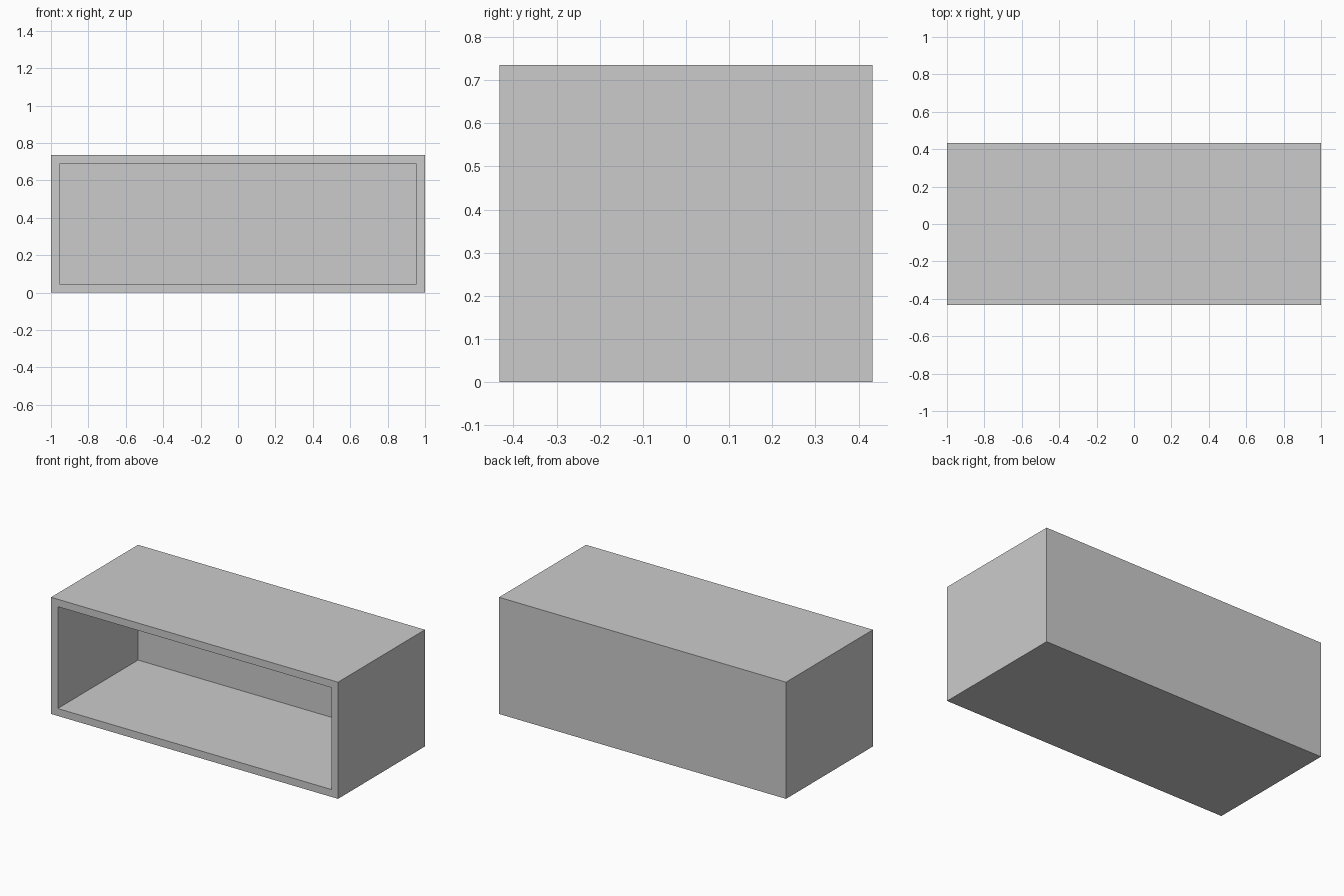
import bpy, bmesh
from mathutils import Vector

if "Cube" in bpy.data.objects:
    bpy.data.objects.remove(bpy.data.objects["Cube"])

W, D, H = 2.0, 0.865, 0.735   # outer size
WALL = 0.066                  # thickness of every panel

bm = bmesh.new()

# Outer box standing on the ground
bmesh.ops.create_cube(bm, size=1)
bmesh.ops.scale(bm, vec=(W, D, H), verts=bm.verts)
bmesh.ops.translate(bm, vec=(0, 0, H / 2), verts=bm.verts)

# Front rim, then the opening pushed back to the inside of the rear panel
bm.normal_update()
front = min(bm.faces, key=lambda f: f.calc_center_median().y)
bmesh.ops.inset_region(bm, faces=[front], thickness=WALL)
result = bmesh.ops.extrude_discrete_faces(bm, faces=[front])
bmesh.ops.translate(bm, vec=Vector((0, D - WALL, 0)), verts=result["faces"][0].verts)
bmesh.ops.recalc_face_normals(bm, faces=bm.faces)

mesh = bpy.data.meshes.new("open_shelf_box")
bm.to_mesh(mesh)
bm.free()
bpy.context.collection.objects.link(bpy.data.objects.new("open_shelf_box", mesh))
